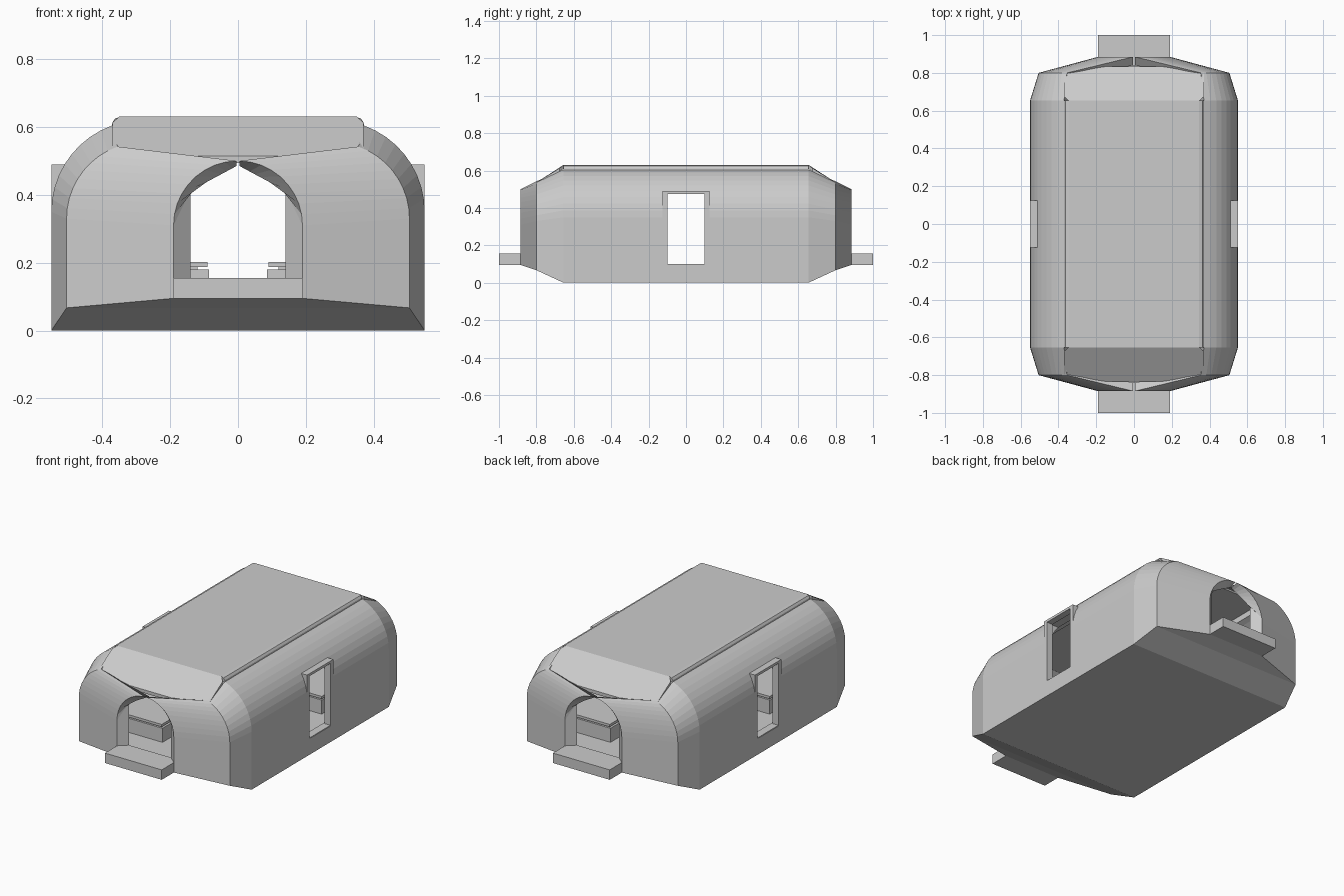
import bpy, bmesh
from math import cos, sin, radians

cube = bpy.data.objects.get("Cube")
if cube:
    bpy.data.objects.remove(cube, do_unlink=True)

# One plain shell colour
grey = bpy.data.materials.new("light_grey")
grey.use_nodes = True
grey.diffuse_color = (0.6, 0.6, 0.6, 1)
grey.node_tree.nodes["Principled BSDF"].inputs["Base Color"].default_value = (0.6, 0.6, 0.6, 1)


def add_object(name, bm, mirror=(False, False)):
    bmesh.ops.recalc_face_normals(bm, faces=bm.faces)
    mesh = bpy.data.meshes.new(name)
    bm.to_mesh(mesh)
    bm.free()
    obj = bpy.data.objects.new(name, mesh)
    bpy.context.scene.collection.objects.link(obj)
    mesh.materials.append(grey)
    if any(mirror):
        mod = obj.modifiers.new("mirror", "MIRROR")
        mod.use_axis = (*mirror, False)
    return obj


def box(name, x, y, z, mirror=(False, False)):
    bm = bmesh.new()
    bmesh.ops.create_cube(bm, size=1)
    for v in bm.verts:
        for i, (lo, hi) in enumerate((x, y, z)):
            v.co[i] = lo if v.co[i] < 0 else hi
    return add_object(name, bm, mirror)


def prism(name, outline, depth, axis, mirror=(False, False)):
    bm = bmesh.new()
    face = bm.faces.new([bm.verts.new(p) for p in outline])
    new = bmesh.ops.extrude_face_region(bm, geom=[face])["geom"]
    moved = [v for v in new if isinstance(v, bmesh.types.BMVert)]
    offset = [0, 0, 0]
    offset[axis] = depth
    bmesh.ops.translate(bm, verts=moved, vec=offset)
    return add_object(name, bm, mirror)


SEGMENTS = 9


def section(y, bottom, centre_x, centre_z, radius, end=70.5):
    # Half section: floor middle, lower corner, then the shoulder arc
    pts = [(0, y, bottom), (centre_x + radius, y, bottom)]
    for i in range(SEGMENTS + 1):
        a = radians(end * i / SEGMENTS)
        pts.append((centre_x + radius * cos(a), y, centre_z + radius * sin(a)))
    return pts


def doorway(y):
    # Inner doorway with straight jambs and a pointed head
    pts = [(0, y, 0.095), (0.14, y, 0.095)]
    for i in range(SEGMENTS + 1):
        t = i / SEGMENTS
        pts.append((0.14 - 0.136 * t, y, 0.412 + 0.073 * t))
    return pts


# Hollow hull: one quarter lofted from sections, mirrored both ways
outer = [section(0, 0, 0.28, 0.35, 0.27),
         section(-0.655, 0, 0.28, 0.35, 0.27),
         section(-0.8, 0.067, 0.28, 0.33, 0.225),
         section(-0.885, 0.095, 0, 0.31, 0.19, 88.8)]
inner = [section(0, 0.095, 0.275, 0.33, 0.235),
         section(-0.64, 0.095, 0.275, 0.33, 0.235),
         section(-0.775, 0.095, 0.27, 0.31, 0.195),
         doorway(-0.84)]
bm = bmesh.new()
out_rings = [[bm.verts.new(p) for p in ring] for ring in outer]
in_rings = [[bm.verts.new(p) for p in ring] for ring in inner]
loft = out_rings + in_rings[::-1]
for a, b in zip(loft, loft[1:]):
    for i in range(len(a) - 1):
        bm.faces.new((a[i], a[i + 1], b[i + 1], b[i]))
for k in range(len(outer) - 1):
    bm.faces.new((out_rings[k][-1], out_rings[k + 1][-1],
                  in_rings[k + 1][-1], in_rings[k][-1]))
hull = add_object("hull", bm, (True, True))

# Side door openings
cutter = box("side_door_cutter", (-1, 1), (-0.122, 0.122), (0.097, 0.488))
cutter.hide_render = True
cutter.hide_viewport = True
cut = hull.modifiers.new("side_doors", "BOOLEAN")
cut.operation = "DIFFERENCE"
cut.solver = "EXACT"
cut.object = cutter

# Side door frames
box("side_door_post", (0.51, 0.55), (-0.125, -0.1), (0.093, 0.475), (True, True))
box("side_door_head", (0.51, 0.55), (-0.125, 0.125), (0.475, 0.49), (True, False))
box("side_door_sill", (0.5, 0.548), (-0.122, 0.122), (0.088, 0.1), (True, False))

# Flat roof with rounded long edges
right_edge = [(0.372, 0.6), (0.37, 0.613), (0.362, 0.625), (0.345, 0.63)]
roof_outline = right_edge + [(-x, z) for x, z in right_edge[::-1]]
prism("roof_panel", [(x, -0.655, z) for x, z in roof_outline], 1.31, 1)

# Sloping end panels
half = [(0.35, -0.655, 0.63), (0.37, -0.675, 0.613), (0.37, -0.8, 0.536),
        (0.14, -0.835, 0.514)]
slope = half + [(-x, y, z) for x, y, z in half[::-1]]
prism("end_slope_panel", slope, -0.02, 2, (False, True))

# Entry steps at both ends
box("entry_step", (-0.19, 0.19), (-1, -0.84), (0.095, 0.155), (False, True))

# Low benches in the cabin corners
box("bench_base", (0.085, 0.42), (-0.6, -0.2), (0.095, 0.18), (True, True))
box("bench_cushion", (0.09, 0.42), (-0.6, -0.2), (0.187, 0.202), (True, True))
box("bench_support", (0.12, 0.4), (-0.58, -0.22), (0.18, 0.187), (True, True))
